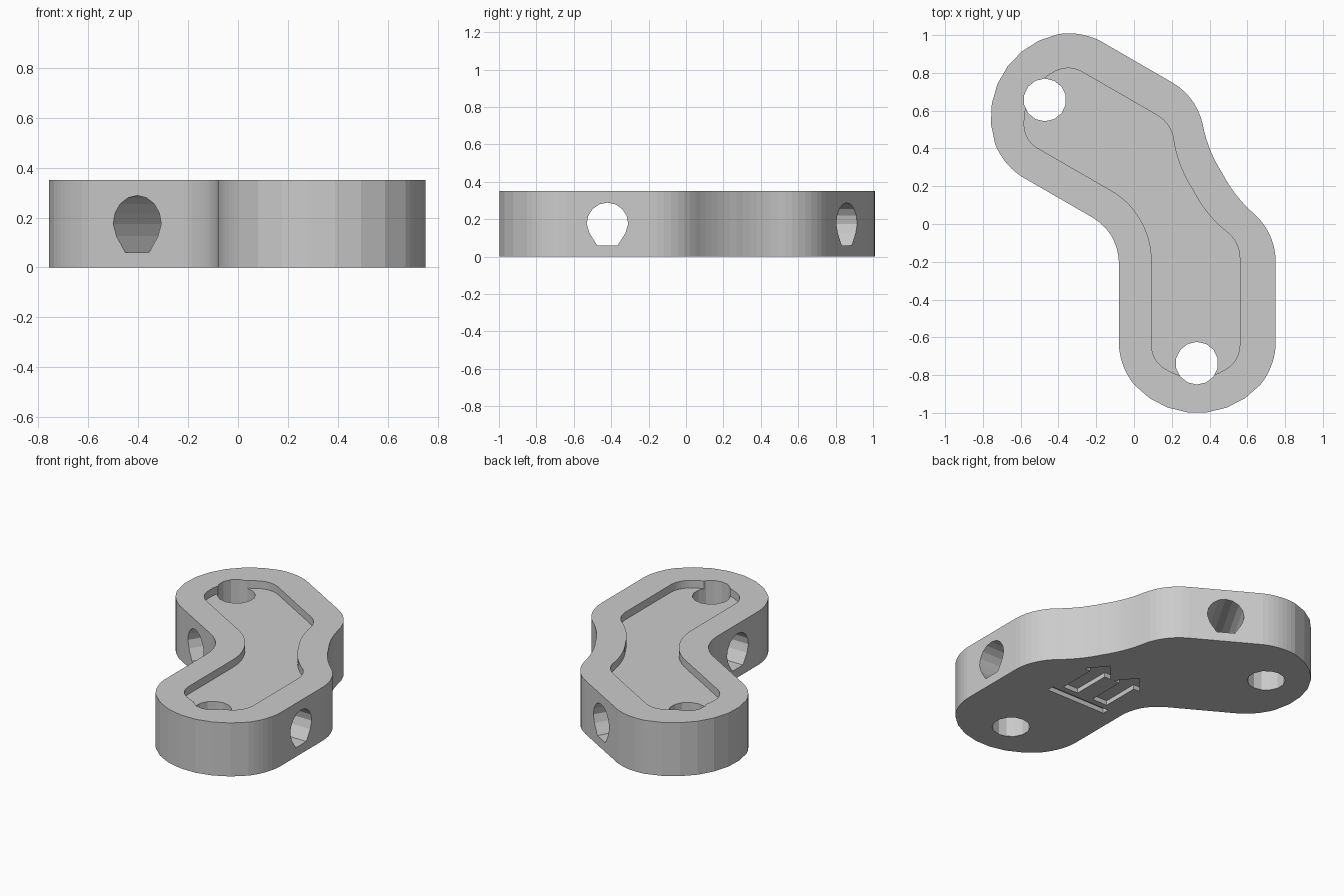
import bpy, bmesh, math
from mathutils import Vector, Matrix

if "Cube" in bpy.data.objects:
    bpy.data.objects.remove(bpy.data.objects["Cube"])

HEIGHT = 0.35
POCKET_DEPTH = 0.05
AXIS = Vector((math.cos(math.radians(30)), 0.5))  # symmetry line of the two arms

grey = bpy.data.materials.new("plain grey")
grey.use_nodes = True
grey.diffuse_color = (0.6, 0.6, 0.6, 1)
grey.node_tree.nodes["Principled BSDF"].inputs["Base Color"].default_value = (0.6, 0.6, 0.6, 1)


def flip(p):
    """Reflect a plan point across the symmetry line."""
    p = Vector(p)
    return 2 * AXIS * p.dot(AXIS) - p


def arc(a, b, c, n=7):
    """Points of the circular arc from a through b to c."""
    a, b, c = Vector(a), Vector(b), Vector(c)
    u, v = b - a, c - a
    d = 2 * (u.x * v.y - u.y * v.x)
    centre = a + Vector((v.y * u.length_squared - u.y * v.length_squared,
                         u.x * v.length_squared - v.x * u.length_squared)) / d
    r0 = a - centre
    turn = (c - centre).angle_signed(r0)
    return [centre + Matrix.Rotation(turn * i / n, 2) @ r0 for i in range(n + 1)]


def outline(arcs):
    """Join the arcs of one arm, then mirror them for the other arm."""
    half = []
    for three in arcs:
        for p in arc(*three):
            if not half or (p - half[-1]).length > 1e-4:
                half.append(p)
    return half + [flip(p) for p in reversed(half[1:-1])]


def prism(name, points, z0, z1, matrix=Matrix()):
    bm = bmesh.new()
    face = bm.faces.new([bm.verts.new((p[0], p[1], z0)) for p in points])
    top = bmesh.ops.extrude_face_region(bm, geom=[face])["geom"]
    bmesh.ops.translate(bm, vec=(0, 0, z1 - z0),
                        verts=[v for v in top if isinstance(v, bmesh.types.BMVert)])
    bmesh.ops.recalc_face_normals(bm, faces=bm.faces)
    bmesh.ops.transform(bm, matrix=matrix, verts=bm.verts)
    mesh = bpy.data.meshes.new(name)
    bm.to_mesh(mesh)
    bm.free()
    mesh.materials.append(grey)
    obj = bpy.data.objects.new(name, mesh)
    bpy.context.collection.objects.link(obj)
    return obj


def cut(target, cutter):
    """Subtract the cutter for good and remove it."""
    mod = target.modifiers.new("cut", "BOOLEAN")
    mod.operation, mod.solver, mod.object = "DIFFERENCE", "EXACT", cutter
    bpy.context.view_layer.objects.active = target
    bpy.ops.object.modifier_apply(modifier=mod.name)
    bpy.data.objects.remove(cutter)


# Bent link body
body = prism("bent_link_body", outline([
    ((-.117, -.067), (-.09, -.135), (-.08, -.206)),
    ((-.08, -.645), (-.055, -.755), (0, -.85)),
    ((0, -.85), (.335, -1), (.67, -.85)),
    ((.67, -.85), (.725, -.755), (.75, -.645)),
    ((.75, -.195), (.72, -.06), (.64, .05)),
    ((.64, .05), (.54, .155), (.467, .27))]), 0, HEIGHT)

# Shallow pocket in the top
cut(body, prism("pocket", outline([
    ((.035, .02), (.078, -.08), (.093, -.196)),
    ((.093, -.645), (.113, -.715), (.165, -.767)),
    ((.165, -.767), (.33, -.815), (.49, -.767)),
    ((.49, -.767), (.54, -.715), (.56, -.645)),
    ((.56, -.18), (.545, -.11), (.505, -.053)),
    ((.505, -.053), (.397, .05), (.312, .18))]), HEIGHT - POCKET_DEPTH, HEIGHT + 0.1))

# Upright pin holes, one in each arm
pin = Vector((.333, -.737))
for centre in (pin, flip(pin)):
    ring = [centre + Matrix.Rotation(math.tau * i / 14, 2) @ Vector((0, .113)) for i in range(14)]
    cut(body, prism("pin_hole", ring, -0.1, HEIGHT + 0.1))

# Flat-bottomed cross holes, running sideways through each arm
section = [(.111 * math.cos(math.pi * i / 8), .113 * math.sin(math.pi * i / 8)) for i in range(9)]
section += [(-.096, -.05), (-.055, -.115), (.055, -.115), (.096, -.05)]
middle = Vector((.335, -.42))
for centre, angle in ((middle, 0), (flip(middle), 60)):
    place = (Matrix.Translation((centre.x, centre.y, .175))
             @ Matrix.Rotation(math.radians(angle), 4, "Z")
             @ Matrix.Rotation(math.radians(90), 4, "Z")
             @ Matrix.Rotation(math.radians(90), 4, "X"))
    cut(body, prism("cross_hole", section, -0.6, 0.6, place))

# Engraved arrows and base bar on the underside
for x in (.345, .12):
    arrow = [(x - .055, -.175), (x + .055, -.175), (x + .055, .075), (x + .1, .075),
             (x, .195), (x - .1, .075), (x - .055, .075)]
    cut(body, prism("arrow_groove", arrow, -0.05, 0.03))
cut(body, prism("bar_groove", [(.02, -.26), (.45, -.26), (.45, -.215), (.02, -.215)], -0.05, 0.03))
